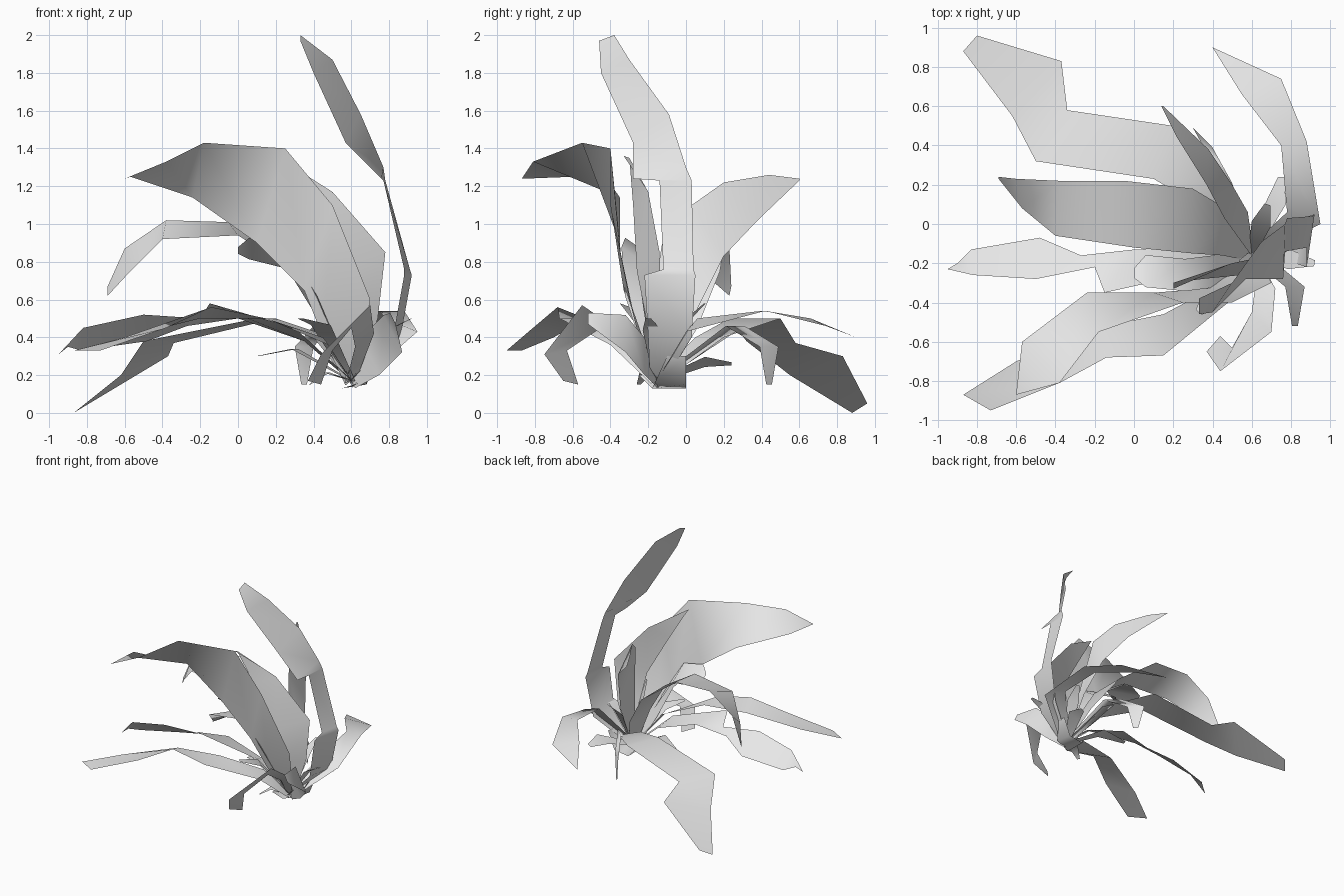
import bpy
from mathutils import Vector

default_cube = bpy.data.objects.get("Cube")
if default_cube:
    bpy.data.objects.remove(default_cube)

leaf_grey = bpy.data.materials.new("leaf_grey")
leaf_grey.use_nodes = True
leaf_grey.diffuse_color = (.8, .8, .8, 1)
shader = leaf_grey.node_tree.nodes["Principled BSDF"]
shader.inputs["Base Color"].default_value = leaf_grey.diffuse_color

LEFT = Vector((1, 0, 0))
BACK = Vector((0, 1, 0))
UP = Vector((0, 0, 1))
ROOT = Vector((.6, -.15, .17))


def build_strip(name, first_edge, second_edge):
    """Thin smooth surface spanning two edges with equal point counts."""
    count = len(first_edge)
    points = list(first_edge) + list(second_edge)
    faces = [(i, i + 1, count + i + 1, count + i) for i in range(count - 1)]
    mesh = bpy.data.meshes.new(name)
    mesh.from_pydata(points, [], faces)
    mesh.materials.append(leaf_grey)
    for polygon in mesh.polygons:
        polygon.use_smooth = True
    mesh.update()
    leaf_object = bpy.data.objects.new(name, mesh)
    bpy.context.collection.objects.link(leaf_object)


def wide_leaf(name, first_edge, second_edge):
    """Leaf given by its two edges from tip to base, gathered at the root."""
    first = [Vector(point) for point in first_edge]
    second = [Vector(point) for point in second_edge]
    spread = (second[-1] - first[-1]).normalized() * .04
    build_strip(name, first + [ROOT - spread], second + [ROOT + spread])


def slim_leaf(name, path, across, width):
    """Leaf along a centre path from a narrow tip to the root."""
    centres = [Vector(point) for point in path] + [ROOT]
    last = len(centres) - 1
    half = across.normalized() * width / 2
    first, second = [], []
    for index, centre in enumerate(centres):
        scale = .3 if index == 0 else .4 if index == last else 1
        first.append(centre - half * scale)
        second.append(centre + half * scale)
    build_strip(name, first, second)


def young_leaf(name, tip, width):
    """Short leaf arching straight from the root to its tip."""
    tip = Vector(tip)
    across = (tip - ROOT).cross(UP)
    bend = ROOT.lerp(tip, .6) + UP * width * .7
    slim_leaf(name, [tip, bend], across, width)


# Tall upright leaf with a notched edge
wide_leaf("tall_leaf",
          [(.33, -.46, 1.97), (.4, -.45, 1.8), (.57, -.28, 1.43), (.76, -.28, 1.24),
           (.77, -.14, 1.23), (.88, -.12, .76), (.88, -.22, .73), (.82, -.2, .4)],
          [(.33, -.38, 2), (.5, -.3, 1.87), (.65, -.09, 1.58), (.77, 0, 1.3),
           (.78, .03, 1.23), (.91, .04, .76), (.92, .05, .73), (.86, .03, .4)])

# Broad arching leaf at the front
wide_leaf("broad_front_leaf",
          [(-.6, -.87, 1.24), (-.38, -.81, 1.33), (-.18, -.55, 1.43), (.25, -.4, 1.4),
           (.5, -.4, 1.1), (.7, -.3, .6)],
          [(-.6, -.86, 1.24), (-.57, -.6, 1.25), (-.24, -.35, 1.14), (.1, -.35, .9),
           (.35, -.33, .65), (.45, -.25, .4)])

# Arching leaf toward the right
wide_leaf("right_arch_leaf",
          [(-.69, .23, .62), (-.57, .08, .75), (-.4, -.06, .92), (0, -.12, .94),
           (.3, -.15, .75), (.45, -.16, .5)],
          [(-.69, .24, .67), (-.6, .23, .87), (-.38, .22, 1.02), (-.05, .22, 1.01),
           (.3, .18, .75), (.5, .06, .45)])

# Upright leaf at the back
wide_leaf("back_upright_leaf",
          [(.15, .6, 1.23), (.38, .38, 1.02), (.5, .2, .83), (.58, .06, .55)],
          [(.14, .6, 1.24), (.22, .44, 1.26), (.37, .2, 1.22), (.46, .03, 1.1)])

# Leaf between the tall and broad ones
wide_leaf("inner_upright_leaf",
          [(.2, -.33, 1.36), (.5, -.2, 1.17), (.78, -.14, .85), (.74, -.13, .5)],
          [(.2, -.3, 1.35), (.35, -.28, 1.1), (.55, -.26, .75), (.6, -.2, .45)])

# Low drooping leaf toward the back right
wide_leaf("back_droop_leaf",
          [(-.87, .88, 0), (-.62, .55, .2), (-.5, .32, .38), (.1, .23, .5), (.4, .05, .4)],
          [(-.8, .96, .05), (-.37, .83, .3), (-.34, .58, .37), (.2, .5, .5), (.5, .2, .4)])

# Low leaf toward the front right
wide_leaf("front_low_leaf",
          [(-.87, -.87, .33), (-.6, -.7, .4), (-.2, -.53, .5), (.15, -.46, .5), (.45, -.3, .4)],
          [(-.73, -.95, .33), (-.38, -.81, .45), (-.14, -.68, .56), (.15, -.67, .5), (.48, -.4, .36)])

# Low leaf toward the right, its front edge raised
wide_leaf("right_low_leaf",
          [(-.95, -.23, .31), (-.82, -.26, .45), (-.5, -.28, .52), (-.2, -.22, .5),
           (-.15, -.35, .58), (.3, -.25, .45)],
          [(-.9, -.2, .35), (-.83, -.13, .33), (-.48, -.07, .38), (-.27, -.16, .46),
           (0, -.13, .5), (.35, -.12, .38)])

# Side leaf sweeping back
wide_leaf("left_sweep_leaf",
          [(.4, .9, .4), (.55, .66, .5), (.75, .4, .54), (.78, .06, .5)],
          [(.4, .9, .4), (.75, .74, .46), (.88, .42, .54), (.95, 0, .43)])

# Hooked leaf at the front
wide_leaf("front_hook_leaf",
          [(.37, -.65, .17), (.44, -.75, .31), (.7, -.55, .57), (.72, -.33, .42)],
          [(.44, -.57, .15), (.5, -.63, .33), (.6, -.45, .45), (.62, -.3, .35)])

# Mid-sized leaves
slim_leaf("short_right_leaf",
          [(0, -.25, .86), (.06, -.24, .87), (.26, -.26, .82), (.42, -.24, .56)],
          BACK - UP * .7, .2)
slim_leaf("front_left_leaf", [(.82, -.52, .5), (.82, -.32, .42), (.7, -.22, .3)],
          LEFT - UP * 2, .22)
slim_leaf("back_hook_leaf", [(.35, .44, .15), (.35, .44, .35), (.45, .26, .46)],
          LEFT - BACK, .14)
slim_leaf("back_stub_leaf", [(.75, .24, .26), (.72, .1, .27)],
          LEFT + UP * .5, .12)

# Short young leaves around the crown
young_leaf("young_leaf_right", (.1, 0, .3), .13)
young_leaf("young_leaf_front", (.33, -.45, .5), .14)
young_leaf("young_leaf_upright", (.54, -.24, .7), .07)
young_leaf("young_leaf_left", (.92, -.2, .5), .1)
young_leaf("young_leaf_low", (.38, -.25, .15), .08)
young_leaf("young_leaf_rear", (.68, .1, .58), .1)

# Crown where the leaves gather
build_strip("crown",
            [(.5, -.25, .2), (.55, -.18, .13), (.68, -.16, .17), (.74, -.1, .3)],
            [(.5, -.06, .2), (.55, 0, .13), (.68, 0, .15), (.74, 0, .3)])
